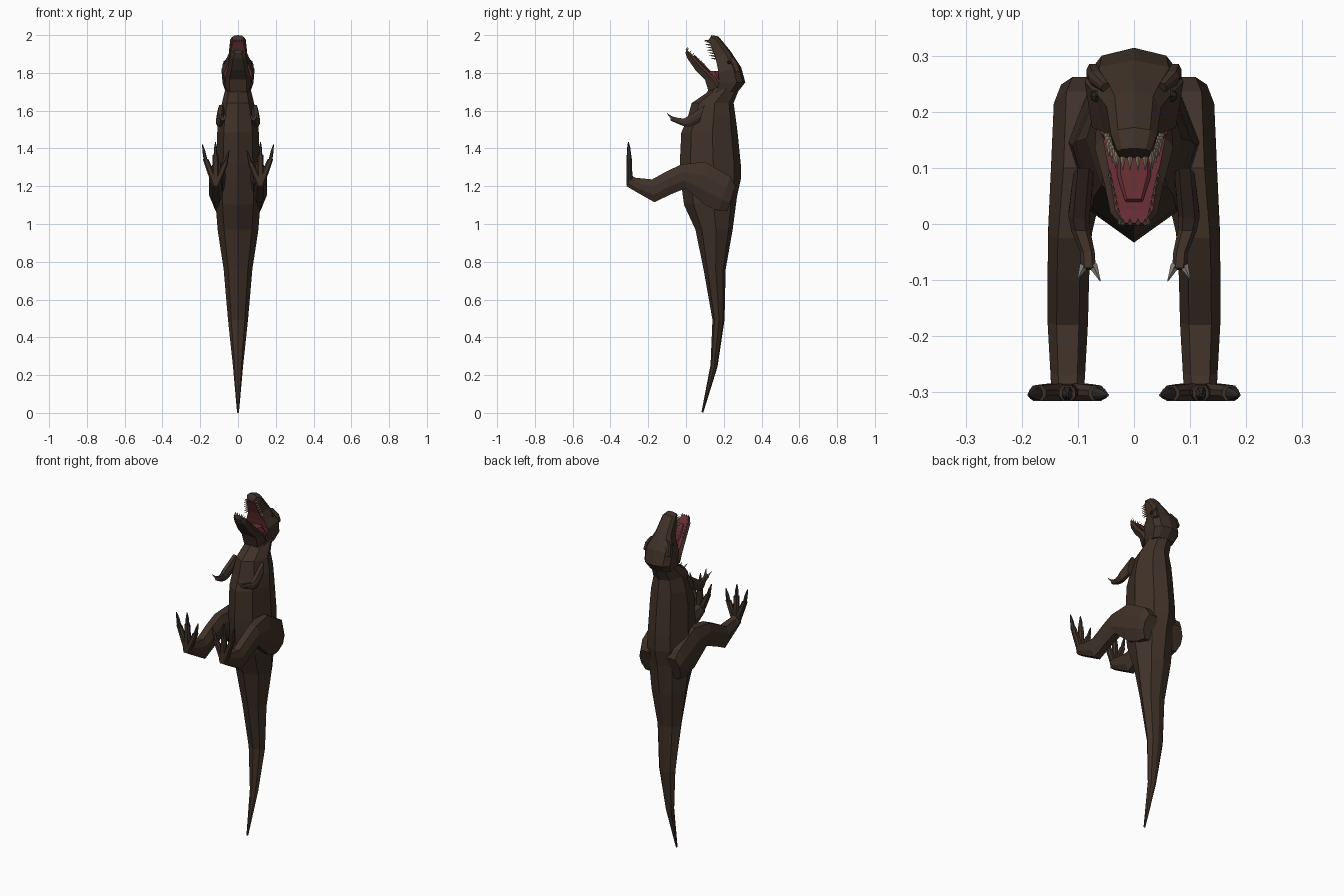
import bpy, bmesh
from mathutils import Vector, Matrix


def material(name, rgb):
    m = bpy.data.materials.new(name)
    m.diffuse_color = (*rgb, 1)
    return m


HIDE = material("brown hide", (.05, .031, .021))
MOUTH = material("mouth red", (.13, .026, .032))
TOOTH = material("tooth ivory", (.30, .24, .16))
CLAW = material("foot claw", (.035, .029, .025))
NAIL = material("hand claw grey", (.22, .20, .18))
EYE = material("eye dark", (.02, .022, .018))

# cross-section shapes: (sideways, upwards)
BODY = [(0, 1), (.62, .78), (1, .1), (.68, -.65), (0, -1), (-.68, -.65), (-1, .1), (-.62, .78)]
BOX = [(-.8, 1), (.8, 1), (1, .3), (.65, -1), (-.65, -1), (-1, .3)]
SKULL = [(0, 1), (.7, .8), (1, .35), (.85, -1), (-.85, -1), (-1, .35), (-.7, .8)]
LIMB = [(-.55, 1), (.55, 1), (1, .35), (1, -.35), (.55, -1), (-.55, -1), (-1, -.35), (-1, .35)]


def finish(name, bm, mats, mirror=False):
    bmesh.ops.recalc_face_normals(bm, faces=bm.faces[:])
    me = bpy.data.meshes.new(name)
    bm.to_mesh(me)
    bm.free()
    for m in mats:
        me.materials.append(m)
    ob = bpy.data.objects.new(name, me)
    bpy.context.collection.objects.link(ob)
    if mirror:
        ob.modifiers.new("mirror", 'MIRROR').use_mirror_merge = False
    return ob


def loft(name, ring, sections, mats, mirror=False, accent=()):
    """Section: top y, top z, bottom y, bottom z, half width, centre x."""
    bm = bmesh.new()
    loops = []
    for s in sections:
        top, bot, w = Vector((0, s[0], s[1])), Vector((0, s[2], s[3])), s[4]
        cx = s[5] if len(s) > 5 else 0
        mid, half = (top + bot) / 2, (top - bot) / 2
        loops.append([bm.verts.new(mid + half * v + Vector((cx + w * u, 0, 0))) for u, v in ring])
    n = len(ring)
    for a, b in zip(loops, loops[1:]):
        for i in range(n):
            j = (i + 1) % n
            f = bm.faces.new((a[i], a[j], b[j], b[i]))
            f.material_index = 1 if i in accent else 0
    bm.faces.new(loops[0])
    bm.faces.new(loops[-1])
    return finish(name, bm, mats, mirror)


def spikes(name, items, radius, mat, mirror=True):
    """Pointed four-sided cones from base to tip."""
    bm = bmesh.new()
    for base, tip in items:
        base, tip = Vector(base), Vector(tip)
        d = tip - base
        rot = d.to_track_quat('Z', 'Y').to_matrix().to_4x4()
        bmesh.ops.create_cone(bm, cap_ends=True, segments=4, radius1=radius, radius2=radius * .1,
                              depth=d.length, matrix=Matrix.Translation((base + tip) / 2) @ rot)
    return finish(name, bm, [mat], mirror)


# tail, trunk and neck
loft("body", BODY, [
    (.091, .0, .082, .005, .005), (.167, .245, .13, .255, .027), (.204, .493, .14, .493, .053),
    (.21, .76, .093, .76, .076), (.247, .97, .05, .97, .108), (.27, 1.145, -.01, 1.10, .12),
    (.29, 1.235, -.028, 1.23, .12), (.29, 1.315, -.033, 1.315, .116), (.273, 1.485, -.025, 1.485, .11),
    (.262, 1.57, .005, 1.55, .104), (.252, 1.64, .03, 1.64, .085), (.28, 1.71, .11, 1.695, .07),
    (.30, 1.75, .14, 1.75, .066)], [HIDE])

# head: upper skull with red palate, lower jaw with red floor
loft("skull", SKULL, [
    (.275, 1.70, .16, 1.70, .066), (.314, 1.75, .175, 1.745, .082), (.292, 1.83, .172, 1.80, .088),
    (.262, 1.875, .165, 1.84, .066), (.236, 1.915, .155, 1.88, .049), (.172, 1.993, .13, 1.945, .041),
    (.135, 2.0, .118, 1.97, .03)], [HIDE, MOUTH], accent=(3,))
loft("lower_jaw", BOX, [
    (.19, 1.735, .12, 1.70, .068), (.155, 1.775, .10, 1.765, .07), (.085, 1.84, .05, 1.815, .053),
    (.025, 1.905, .008, 1.875, .042), (.002, 1.925, -.003, 1.905, .024)], [HIDE, MOUTH], accent=(0,))
loft("cheeks", BOX, [
    (.20, 1.75, .14, 1.75, .066), (.18, 1.785, .13, 1.785, .06), (.17, 1.81, .115, 1.808, .045)], [MOUTH])
loft("tongue", BOX, [
    (.15, 1.79, .135, 1.78, .03), (.09, 1.853, .075, 1.84, .03), (.045, 1.895, .035, 1.885, .016)], [MOUTH])
# brow ridges and eyes
loft("brow", LIMB, [
    (.285, 1.81, .255, 1.80, .012, .073), (.272, 1.85, .247, 1.84, .013, .068),
    (.25, 1.885, .235, 1.875, .008, .05)], [HIDE], True)
bm = bmesh.new()
bmesh.ops.create_icosphere(bm, subdivisions=1, radius=.012, matrix=Matrix.Translation((.067, .228, 1.855)))
finish("eye", bm, [EYE], True)

# teeth along both jaws
upper, lower = [], []
for i in range(7):
    t = i / 6
    p = Vector((.048 - .018 * t, .156 - .032 * t, 1.875 + .088 * t))
    upper.append((p + Vector((0, .006, 0)), p + Vector((0, -.025 - .006 * (i % 2), .002))))
    q = Vector((.043 - .018 * t, .085 - .08 * t, 1.838 + .082 * t))
    lower.append((q - Vector((0, .004, .004)), q + Vector((0, .012, .013))))
for x in (.007, .02):
    upper.append(((x, .124, 1.97), (x, .095, 1.972)))
    lower.append(((x, .0, 1.92), (x, .01, 1.938)))
spikes("upper_teeth", upper, .006, TOOTH)
spikes("lower_teeth", lower, .004, TOOTH)

# hind legs: thigh, shank and raised heel
loft("hind_leg", LIMB, [
    (.262, 1.20, .22, 1.07, .045, .085), (.236, 1.25, .17, 1.072, .05, .093),
    (.10, 1.33, .10, 1.10, .05, .098), (-.025, 1.315, 0, 1.19, .039, .114),
    (-.10, 1.28, -.085, 1.155, .037, .117), (-.18, 1.236, -.167, 1.115, .036, .118),
    (-.27, 1.245, -.255, 1.165, .031, .118), (-.285, 1.255, -.315, 1.20, .029, .118)], [HIDE], True)

# toes and their claws: end x, end z, claw tip x, claw tip z
for name, ex, ez, tx, tz in (("outer", .172, 1.345, .188, 1.42), ("middle", .119, 1.365, .119, 1.435),
                             ("inner", .066, 1.325, .047, 1.39)):
    mx, mz = .118 + (ex - .118) * .6, 1.22 + (ez - 1.22) * .55
    loft(name + "_toe", LIMB, [
        (-.283, 1.205, -.315, 1.205, .02, .118), (-.285, mz, -.315, mz, .018, mx),
        (-.288, ez, -.315, ez, .015, ex)], [HIDE], True)
    loft(name + "_toe_claw", LIMB, [
        (-.29, ez - .005, -.314, ez - .005, .010, ex),
        (-.294, (ez + tz) / 2, -.312, (ez + tz) / 2, .008, (ex + tx) / 2),
        (-.303, tz, -.307, tz, .002, tx)], [CLAW], True)

# small arms with two grey claws each
loft("arm", LIMB, [
    (.10, 1.63, .07, 1.54, .018, .09), (.01, 1.57, .025, 1.515, .019, .098),
    (-.012, 1.558, -.01, 1.517, .017, .095), (-.05, 1.563, -.05, 1.533, .013, .083),
    (-.078, 1.572, -.082, 1.548, .013, .081)], [HIDE], True)
spikes("hand_claws", [((.073, -.074, 1.56), (.060, -.102, 1.588)),
                      ((.089, -.074, 1.56), (.100, -.098, 1.585))], .008, NAIL)
